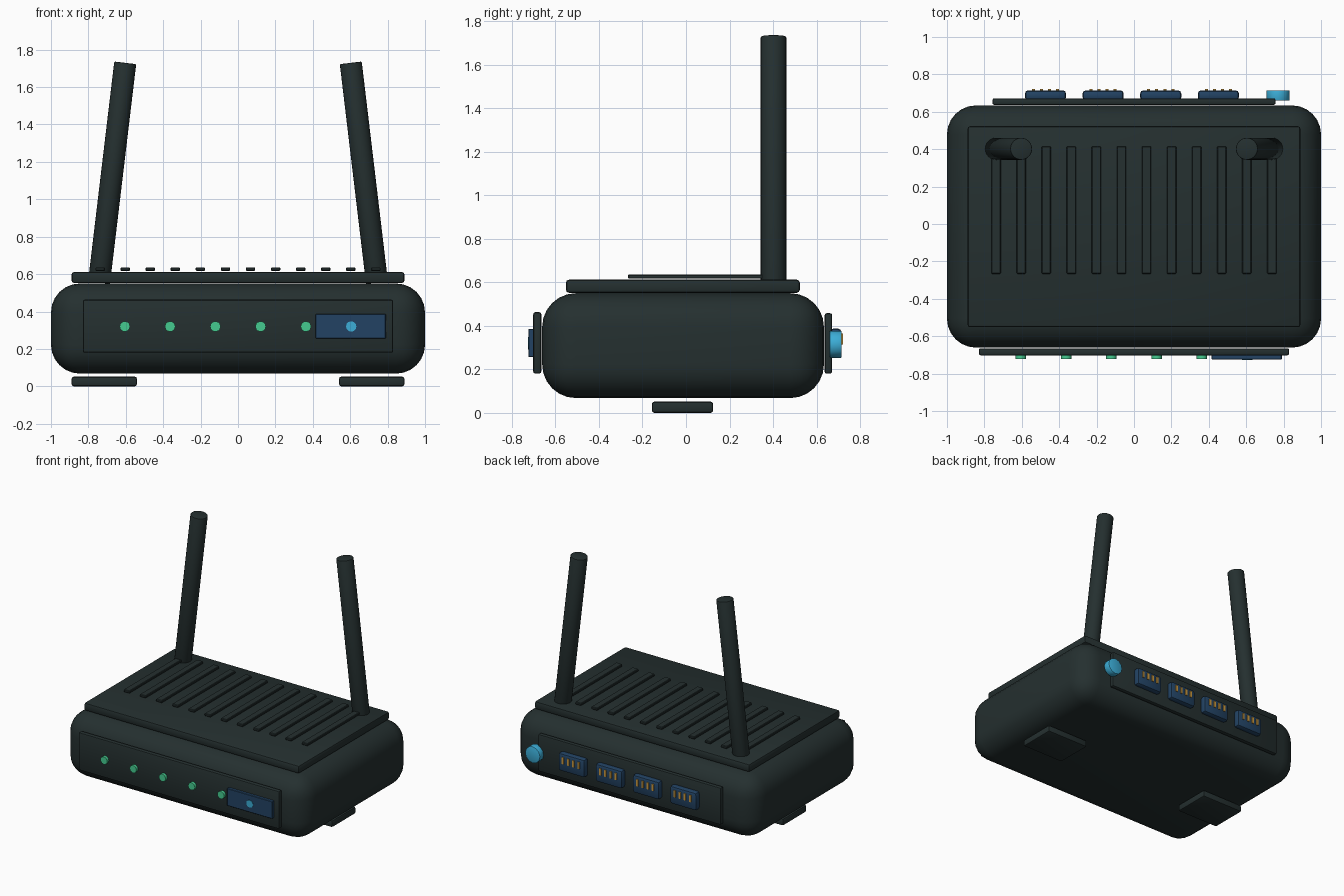
import bpy
from math import radians, sin, cos
from mathutils import Vector

if "Cube" in bpy.data.objects:
    bpy.data.objects.remove(bpy.data.objects["Cube"], do_unlink=True)


def material(name, r, g, b):
    m = bpy.data.materials.new(name)
    m.use_nodes = True
    m.diffuse_color = (r, g, b, 1)
    m.node_tree.nodes["Principled BSDF"].inputs["Base Color"].default_value = (r, g, b, 1)
    return m


CASING = material("dark casing", 0.018, 0.029, 0.029)
NAVY = material("navy plastic", 0.016, 0.055, 0.125)
GREEN = material("green light", 0.06, 0.60, 0.28)
CYAN = material("cyan plastic", 0.045, 0.42, 0.68)
GOLD = material("gold contact", 0.60, 0.32, 0.05)


def finish(name, mat, bevel, segments):
    """Name, colour and round the active object."""
    o = bpy.context.object
    o.name = o.data.name = name
    o.data.materials.append(mat)
    if bevel:
        mod = o.modifiers.new("rounding", "BEVEL")
        mod.width, mod.segments = bevel, segments
        mod.limit_method = "ANGLE"
        mod.angle_limit = radians(50)
        bpy.ops.object.modifier_apply(modifier=mod.name)
    bpy.ops.object.shade_smooth_by_angle(angle=radians(35))
    return o


def box(name, mat, x, y, z, bevel=0.0, segments=2):
    """Box from (min, max) pairs."""
    lo, hi = (Vector(v) for v in zip(x, y, z))
    bpy.ops.mesh.primitive_cube_add(size=1, location=(lo + hi) / 2)
    bpy.context.object.scale = hi - lo
    bpy.ops.object.transform_apply(location=False, rotation=False, scale=True)
    return finish(name, mat, bevel, segments)


def rod(name, mat, start, end, radius, sides, bevel=0.0):
    """Cylinder between two points."""
    a, b = Vector(start), Vector(end)
    axis = b - a
    bpy.ops.mesh.primitive_cylinder_add(
        vertices=sides, radius=radius, depth=axis.length, location=(a + b) / 2,
        rotation=axis.to_track_quat("Z", "Y").to_euler())
    return finish(name, mat, bevel, 2)


# Main shell, lid and end panels
box("body", CASING, (-1, 1), (-0.661, 0.634), (0.068, 0.55), 0.155, 6)
box("lid", CASING, (-0.89, 0.89), (-0.552, 0.523), (0.552, 0.612), 0.014)
box("front_panel", CASING, (-0.83, 0.83), (-0.702, -0.665), (0.18, 0.463), 0.01)
box("back_panel", CASING, (-0.757, 0.757), (0.637, 0.672), (0.18, 0.458), 0.01)

# Raised ribs on the lid
for i in range(12):
    x = (i - 5.5) * 0.134
    box(f"lid_rib_{i + 1}", CASING, (x - 0.025, x + 0.025), (-0.266, 0.415), (0.617, 0.636), 0.004, 1)

# Feet and leaning antennas, one of each per side
for side, s in (("left", 1), ("right", -1)):
    box(f"{side}_foot", CASING, sorted((0.54 * s, 0.89 * s)), (-0.157, 0.125), (0, 0.052), 0.012)
    base = Vector((0.743 * s, 0.402, 0.555))
    lean = Vector((-sin(radians(6.8)) * s, 0, cos(radians(6.8))))
    rod(f"{side}_antenna", CASING, base, base + lean * 1.183, 0.059, 24, 0.005)

# Status lights, with the last one on a badge plate
box("badge_plate", NAVY, (0.415, 0.79), (-0.724, -0.695), (0.256, 0.386), 0.003, 1)
for i in range(6):
    x = (i - 2.5) * 0.242
    last = i == 5
    rod(f"status_light_{i + 1}", CYAN if last else GREEN, (x, -0.69, 0.32),
        (x, -0.727 if last else -0.723, 0.32), 0.028, 12)

# Network sockets with four contacts each
for i in range(4):
    x = -0.473 + i * 0.308
    box(f"socket_{i + 1}", NAVY, (x - 0.11, x + 0.11), (0.66, 0.715), (0.253, 0.388), 0.018)
    for j in range(4):
        px = x + (j - 1.5) * 0.043
        box(f"socket_{i + 1}_contact_{j + 1}", GOLD, (px - 0.008, px + 0.008),
            (0.70, 0.722), (0.315, 0.365))

# Power button
rod("power_button", CYAN, (0.77, 0.66, 0.315), (0.77, 0.715, 0.315), 0.062, 12, 0.004)
